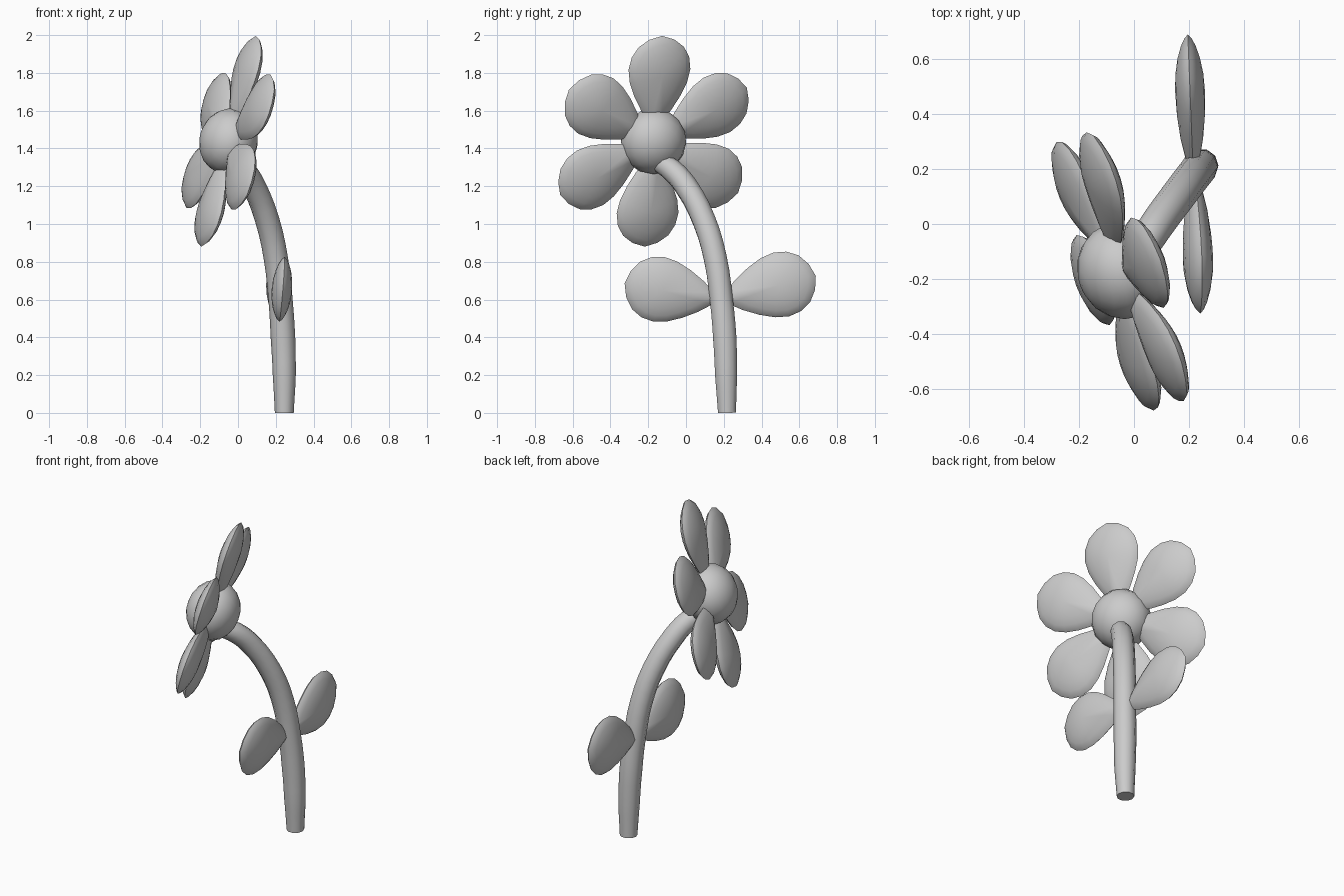
import bpy, bmesh, math
from mathutils import Vector, Matrix

if "Cube" in bpy.data.objects:
    bpy.data.objects.remove(bpy.data.objects["Cube"])

# Flower head frame: up and side lie in the petal plane, facing points outward
centre = Vector((-0.05, -0.172, 1.438))
up = Vector((0.25, 0.08, 0.965)).normalized()
side = Vector((-0.34, 0.94, 0.01))
side = (side - up * side.dot(up)).normalized()
facing = up.cross(side)

# Half outline of a petal: (fraction along length, half width)
OUTLINE = [(0.07, 0.032), (0.2, 0.083), (0.35, 0.128), (0.5, 0.161), (0.64, 0.174),
           (0.77, 0.162), (0.88, 0.128), (0.96, 0.07)]
LOOP = [(0.0, 0.0)] + OUTLINE + [(1.0, 0.0)] + [(t, -w) for t, w in reversed(OUTLINE)]


def smooth(ob, angle=50):
    bpy.ops.object.select_all(action='DESELECT')
    ob.select_set(True)
    bpy.context.view_layer.objects.active = ob
    bpy.ops.object.shade_smooth_by_angle(angle=math.radians(angle))


def blade(name, root, tip, width_dir, thick=0.054):
    """Egg-shaped lens from root to tip, used for petals and leaves."""
    axis = tip - root
    length = axis.length
    a = axis.normalized()
    w = (width_dir - a * width_dir.dot(a)).normalized()
    n = a.cross(w)
    mid = 0.6

    def ring(bm, s, sign):
        h = sign * thick * (1 - s * s) ** 0.7
        return [bm.verts.new(root + a * length * (mid + (t - mid) * s) + w * x * s + n * h)
                for t, x in LOOP]

    bm = bmesh.new()
    rim = ring(bm, 1.0, 1)
    count = len(rim)
    for sign in (1, -1):
        prev = rim
        for s in (0.93, 0.8, 0.58, 0.3):
            cur = ring(bm, s, sign)
            for i in range(count):
                j = (i + 1) % count
                bm.faces.new((prev[i], prev[j], cur[j], cur[i]))
            prev = cur
        pole = bm.verts.new(root + a * length * mid + n * sign * thick)
        for i in range(count):
            bm.faces.new((prev[i], prev[(i + 1) % count], pole))
    bmesh.ops.recalc_face_normals(bm, faces=bm.faces)
    me = bpy.data.meshes.new(name)
    bm.to_mesh(me)
    bm.free()
    ob = bpy.data.objects.new(name, me)
    bpy.context.collection.objects.link(ob)
    smooth(ob)


# Six petals around the head
for k in range(6):
    ang = math.radians(60 * k)
    d = up * math.cos(ang) + side * math.sin(ang)
    blade(f"petal_{k + 1}", centre + d * 0.065, centre + d * 0.578, facing.cross(d))

# Slightly flattened flower centre
bpy.ops.mesh.primitive_uv_sphere_add(segments=16, ring_count=10, radius=1)
head = bpy.context.object
head.name = "flower_centre"
rot = Matrix((side, up, facing)).transposed()
if rot.determinant() < 0:
    rot = Matrix((-side, up, facing)).transposed()
head.matrix_world = (Matrix.Translation(centre) @ rot.to_4x4()
                     @ Matrix.Diagonal((0.176, 0.176, 0.152, 1)))
smooth(head, 60)

# Two leaves on the stem
blade("leaf_back", Vector((0.215, 0.18, 0.6)), Vector((0.195, 0.687, 0.725)), Vector((0, 0, 1)))
blade("leaf_front", Vector((0.22, 0.18, 0.6)), Vector((0.24, -0.325, 0.685)), Vector((0.08, 0, 1)))

# Curved stem with a slightly narrowed foot
PATH = [(0.245, 0.217, 0.0, 0.05), (0.245, 0.212, 0.2, 0.061), (0.238, 0.205, 0.4, 0.065),
        (0.225, 0.187, 0.6, 0.064), (0.2, 0.155, 0.82, 0.064), (0.155, 0.095, 1.02, 0.064),
        (0.085, 0.0, 1.2, 0.063), (0.035, -0.075, 1.285, 0.06), (-0.02, -0.145, 1.33, 0.053)]
cu = bpy.data.curves.new("stem", 'CURVE')
cu.dimensions = '3D'
cu.bevel_depth = 1.0
cu.bevel_resolution = 3
cu.resolution_u = 3
cu.use_fill_caps = True
sp = cu.splines.new('BEZIER')
sp.bezier_points.add(len(PATH) - 1)
for p, (x, y, z, r) in zip(sp.bezier_points, PATH):
    p.co = (x, y, z)
    p.radius = r
    p.handle_left_type = p.handle_right_type = 'AUTO'
stem = bpy.data.objects.new("stem", cu)
bpy.context.collection.objects.link(stem)
bpy.ops.object.select_all(action='DESELECT')
stem.select_set(True)
bpy.context.view_layer.objects.active = stem
bpy.ops.object.convert(target='MESH')
smooth(bpy.context.object, 50)
